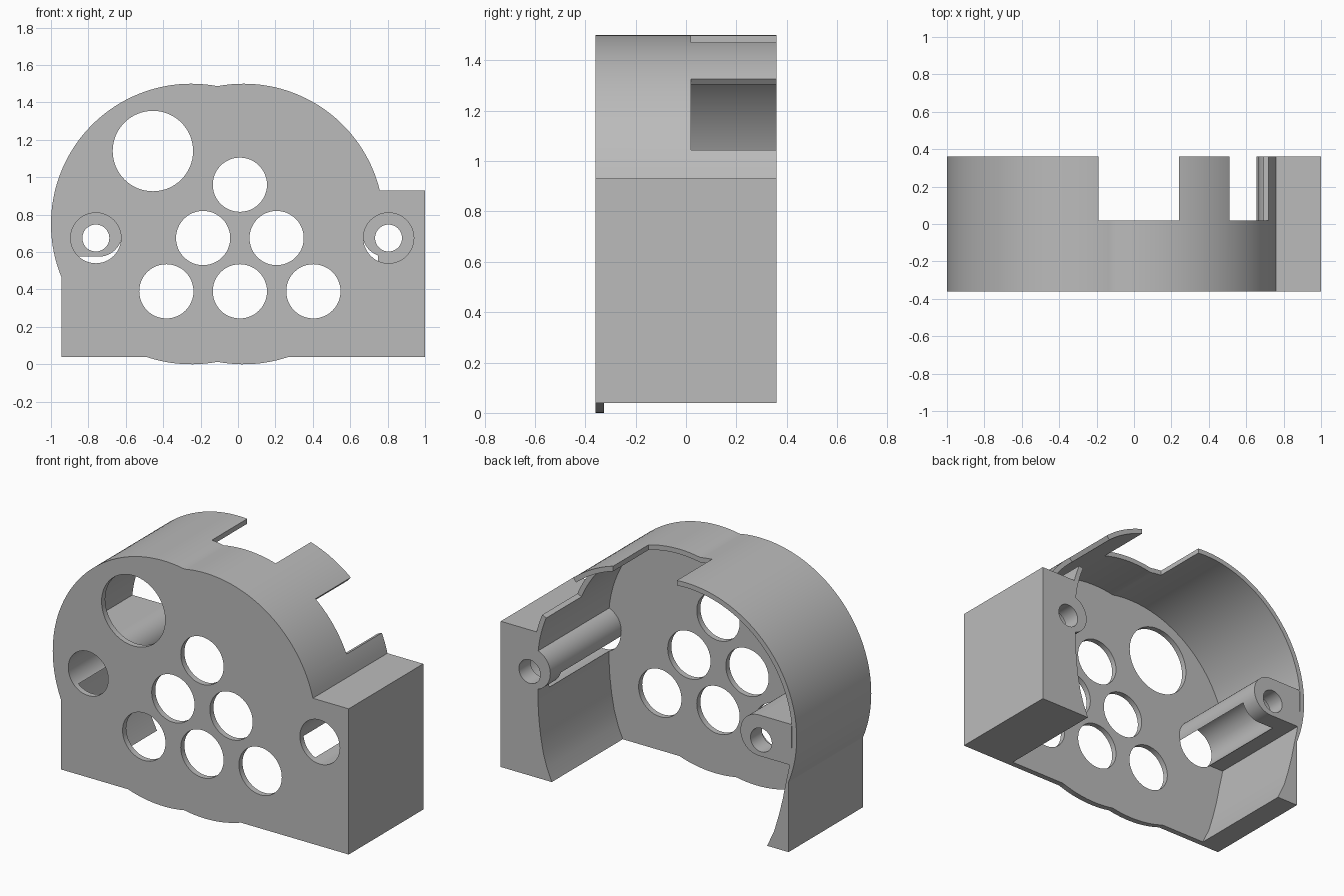
import bpy, bmesh, math
from mathutils import Vector

if "Cube" in bpy.data.objects:
    bpy.data.objects.remove(bpy.data.objects["Cube"], do_unlink=True)

FRONT, BACK, PLATE_BACK = -0.36, 0.36, -0.325
BASE, MID = 0.04, 0.75          # floor height, lobe centre height
LOBE_L, LOBE_R = -0.25, 0.03    # lobe centres along x
R_OUT, R_IN = 0.75, 0.72

grey = bpy.data.materials.new("plain_grey")
grey.use_nodes = True
grey.diffuse_color = (0.5, 0.5, 0.5, 1)
grey.node_tree.nodes["Principled BSDF"].inputs["Base Color"].default_value = (0.5, 0.5, 0.5, 1)


def arc(cx, cz, r, a, b, n=24):
    """Points on a circle from angle a to b, in degrees."""
    angles = [math.radians(a + (b - a) * i / n) for i in range(n + 1)]
    return [(cx + r * math.cos(t), cz + r * math.sin(t)) for t in angles]


def circle(cx, cz, r, n=48):
    return arc(cx, cz, r, 0, 360, n)[:-1]


def prism(name, points, y0, y1):
    """Extrude an x-z outline from y0 to y1."""
    bm = bmesh.new()
    face = bm.faces.new([bm.verts.new((x, y0, z)) for x, z in points])
    grown = bmesh.ops.extrude_face_region(bm, geom=[face])["geom"]
    verts = [v for v in grown if isinstance(v, bmesh.types.BMVert)]
    bmesh.ops.translate(bm, verts=verts, vec=Vector((0, y1 - y0, 0)))
    bmesh.ops.recalc_face_normals(bm, faces=bm.faces[:])
    mesh = bpy.data.meshes.new(name)
    bm.to_mesh(mesh)
    bm.free()
    mesh.materials.append(grey)
    obj = bpy.data.objects.new(name, mesh)
    bpy.context.scene.collection.objects.link(obj)
    return obj


def combine(target, tool, operation):
    """Apply a boolean and remove the tool."""
    mod = target.modifiers.new("boolean", 'BOOLEAN')
    mod.operation, mod.solver, mod.object = operation, 'EXACT', tool
    bpy.context.view_layer.update()
    graph = bpy.context.evaluated_depsgraph_get()
    mesh = bpy.data.meshes.new_from_object(target.evaluated_get(graph))
    target.modifiers.clear()
    target.data = mesh
    bpy.data.objects.remove(tool, do_unlink=True)


def cut(points, y0, y1):
    combine(housing, prism("cutter", points, y0, y1), 'DIFFERENCE')


# Outer body: two merged lobes with a square shoulder on each side
half = (LOBE_R - LOBE_L) / 2
meet = math.degrees(math.acos(half / R_OUT))
low = math.degrees(math.asin((MID - BASE) / R_OUT))
shoulder = math.degrees(math.asin(0.18 / R_OUT))
side = math.degrees(math.acos(0.695 / R_OUT))
outline = [(-0.945, BASE)]
outline += arc(LOBE_L, MID, R_OUT, 180 + low, 360 - meet, 12)
outline += arc(LOBE_R, MID, R_OUT, 180 + meet, 360 - low, 12)[1:]
outline += [(1.0, BASE), (1.0, 0.93)]
outline += arc(LOBE_R, MID, R_OUT, shoulder, 180 - meet, 40)
outline += arc(LOBE_L, MID, R_OUT, meet, 180 + side, 56)[1:]
housing = prism("housing", outline, FRONT, BACK)

# Cavity, open at the back and bottom
meet_in = math.degrees(math.acos(half / R_IN))
cavity = [(-0.80, -0.1), (0.655, -0.1), (0.655, BASE), (0.688, 0.12), (0.712, 0.2),
          (0.73, 0.3), (0.742, 0.4), (0.748, 0.5), (0.75, 0.6)]
cavity += arc(LOBE_R, MID, R_IN, 0, 180 - meet_in, 40)
cavity += arc(LOBE_L, MID, R_IN, meet_in, 190, 48)[1:]
cavity += [(-0.945, 0.54), (-0.925, 0.45), (-0.905, 0.35), (-0.88, 0.25),
           (-0.847, 0.14), (-0.80, BASE)]
cut(cavity, PLATE_BACK, BACK + 0.1)

# Screw posts, the right one bridged to the side wall
post_right = arc(-0.745, 0.70, 0.125, -90, 90) + [(-0.965, 0.825), (-0.965, 0.575)]
post_left = circle(0.79, 0.70, 0.125)
for points in (post_right, post_left):
    combine(housing, prism("post", points, PLATE_BACK - 0.015, BACK), 'UNION')

# Deep counterbores from the front and screw holes through the back
for x in (-0.76, 0.805):
    cut(circle(x, 0.675, 0.135), FRONT - 0.1, 0.25)
    cut(circle(x, 0.675, 0.072), 0.2, BACK + 0.1)

# Round openings in the front plate: one large, six in a triangle
cut(circle(-0.455, 1.14, 0.215, 64), FRONT - 0.1, PLATE_BACK + 0.02)
for row, z in enumerate((0.96, 0.675, 0.39)):
    for i in range(row + 1):
        x = 0.01 + (i - row / 2) * 0.393
        cut(circle(x, z, 0.145), FRONT - 0.1, PLATE_BACK + 0.02)

# Notches in the rear rim: one at the top, one radial on the left
cut([(-0.19, 1.3), (0.24, 1.3), (0.24, 1.6), (-0.19, 1.6)], 0.02, BACK + 0.1)
cut(arc(LOBE_R, MID, 0.85, 23.1, 50.2, 8) + arc(LOBE_R, MID, 0.66, 50.2, 23.1, 8),
    0.02, BACK + 0.1)

# Smooth the curved walls, keep edges crisp
bpy.ops.object.select_all(action='DESELECT')
housing.select_set(True)
bpy.context.view_layer.objects.active = housing
bpy.ops.object.shade_smooth_by_angle(angle=math.radians(20))
